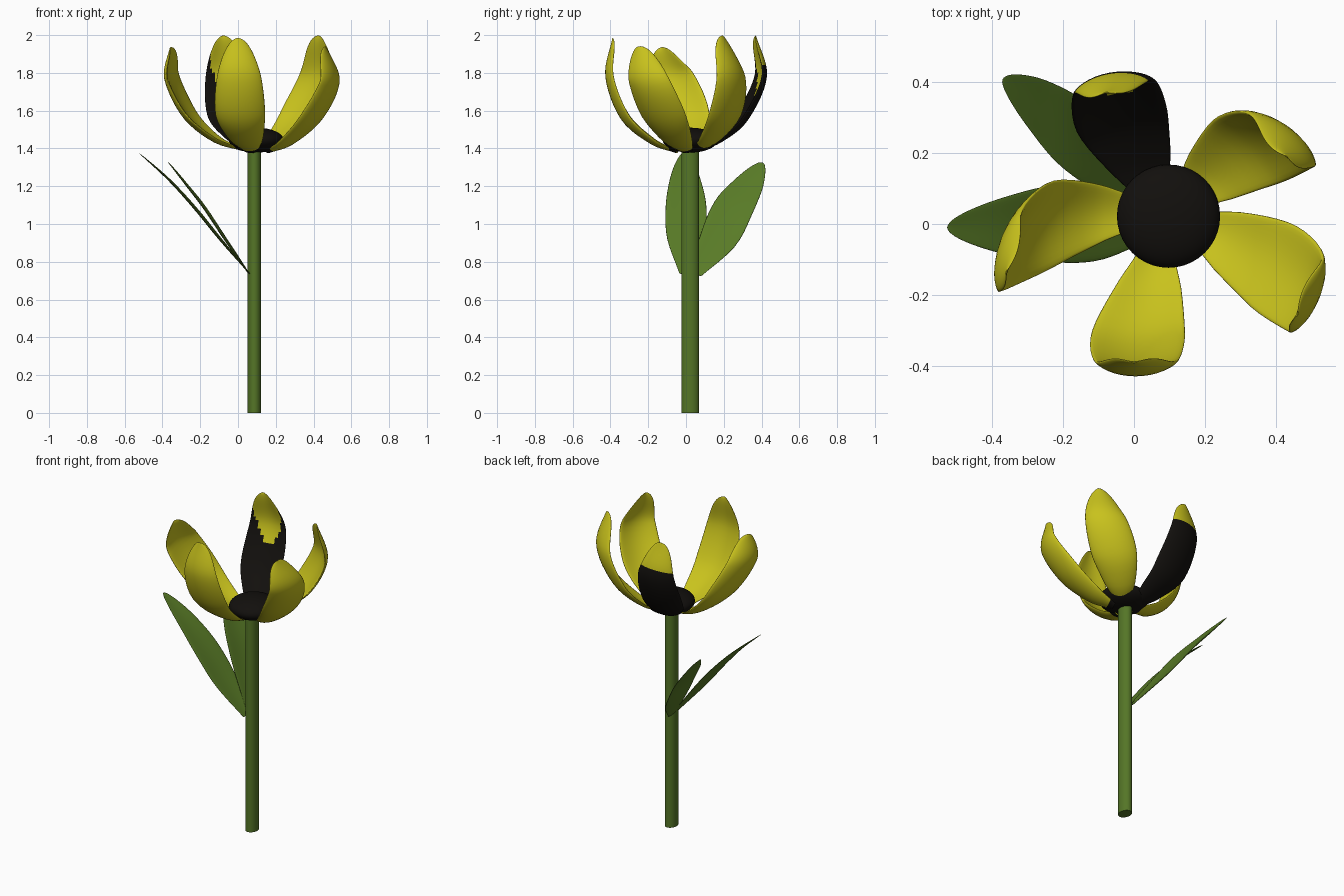
import bpy, bmesh, math
from mathutils import Vector

if "Cube" in bpy.data.objects:
    bpy.data.objects.remove(bpy.data.objects["Cube"])

def material(name, rgb):
    m = bpy.data.materials.new(name)
    m.diffuse_color = (*rgb, 1)
    m.use_nodes = True
    m.node_tree.nodes["Principled BSDF"].inputs["Base Color"].default_value = m.diffuse_color
    return m

YELLOW = material("petal_yellow", (0.58, 0.54, 0.012))
BLACK = material("dark_centre", (0.006, 0.005, 0.004))
GREEN = material("leaf_green", (0.10, 0.20, 0.02))
STEM = material("stem_green", (0.09, 0.18, 0.02))

def spline(pts, t):
    """Catmull-Rom through pts, t in 0..1"""
    n = len(pts) - 1
    i = min(int(t * n), n - 1)
    u = t * n - i
    p = [Vector(q) for q in pts]
    b, c = p[i], p[i + 1]
    a = p[i - 1] if i else 2 * b - c
    d = p[i + 2] if i + 2 <= n else 2 * c - b
    return 0.5 * (2 * b + (c - a) * u + (2 * a - 5 * b + 4 * c - d) * u ** 2
                  + (3 * b - a - 3 * c + d) * u ** 3)

def blade(name, spine, widths, lateral, cup, half, mats, dark=0.0, power=6, rows=28, cols=16):
    """Solid cupped blade with rounded rim, swept along the spine of its outer face"""
    bm = bmesh.new()
    target = Vector((0.1, 0.02, 2.0))
    wpts = [(w, 0, 0) for w in widths]
    ts = [1 - (1 - r / rows) ** 1.8 for r in range(rows + 1)]
    vs = [math.sin((c / cols - 0.5) * math.pi) for c in range(cols + 1)]
    skins = ([], [])
    for t in ts:
        p = spline(spine, t)
        tan = (spline(spine, min(t + .01, 1)) - spline(spine, max(t - .01, 0))).normalized()
        lat = Vector(lateral)
        lat = (lat - tan * lat.dot(tan)).normalized()
        n = tan.cross(lat)
        if n.dot(target - p) < 0:
            n = -n
        w = spline(wpts, t).x * math.sqrt(max(0, 1 - t ** power))
        for skin, side in zip(skins, (-1, 1)):
            skin.append([bm.verts.new(p + lat * w * v + n * w * (
                half + cup * v * v + side * half * math.sqrt(max(0, 1 - v ** 4)))) for v in vs])
    for side, g in enumerate(skins):
        for r in range(rows):
            for c in range(cols):
                q = (g[r][c], g[r][c + 1], g[r + 1][c + 1], g[r + 1][c])
                f = bm.faces.new(q if side else q[::-1])
                edge = vs[c] ** 2 if side else 0.6
                f.material_index = 1 if ts[r] < dark * (0.85 + 0.4 * edge) else 0
                f.smooth = True
    # close the base
    bm.faces.new(skins[0][0] + skins[1][0][-2:0:-1])
    bmesh.ops.remove_doubles(bm, verts=bm.verts, dist=1e-5)
    bmesh.ops.recalc_face_normals(bm, faces=bm.faces)
    me = bpy.data.meshes.new(name)
    bm.to_mesh(me)
    bm.free()
    for m in mats:
        me.materials.append(m)
    ob = bpy.data.objects.new(name, me)
    bpy.context.collection.objects.link(ob)

# Stem
bpy.ops.mesh.primitive_cylinder_add(vertices=32, radius=1, depth=1.41, location=(0.087, 0.022, 0.705))
stem = bpy.context.object
stem.name = "stem"
stem.scale = (0.036, 0.047, 1)
stem.data.materials.append(STEM)
bpy.ops.object.shade_smooth_by_angle()

# Flower centre
bpy.ops.mesh.primitive_uv_sphere_add(segments=40, ring_count=20, location=(0.097, 0.022, 1.444))
centre = bpy.context.object
centre.name = "flower_centre"
centre.scale = (0.145, 0.145, 0.066)
centre.data.materials.append(BLACK)
bpy.ops.object.shade_smooth()

# Petals: spine from base to tip, sideways direction, dark portion
petals = {
    "front_petal": ([(.07, -.05, 1.375), (.045, -.19, 1.425), (.013, -.345, 1.555),
                     (.005, -.427, 1.78), (0, -.39, 1.985)], (1, 0, 0), .05),
    "left_petal": ([(.03, .03, 1.385), (-.13, .03, 1.435), (-.285, 0, 1.565),
                    (-.382, -.07, 1.77), (-.36, -.135, 1.935)], (.24, .95, 0), .05),
    "back_right_petal": ([(.14, .06, 1.385), (.23, .15, 1.435), (.35, .24, 1.565),
                          (.445, .265, 1.78), (.43, .19, 1.998)], (.78, -.63, 0), .05),
    "front_right_petal": ([(.16, 0, 1.375), (.28, -.055, 1.42), (.425, -.135, 1.55),
                           (.515, -.215, 1.75), (.46, -.255, 1.94)], (.43, .91, 0), .05),
    "back_petal": ([(.06, .07, 1.385), (.015, .19, 1.435), (-.04, .325, 1.55),
                    (-.065, .425, 1.78), (-.08, .37, 1.998)], (1, .18, 0), .72),
}
for name, (spine, lateral, dark) in petals.items():
    blade(name, spine, (.035, .09, .132, .128, .11), lateral, 0.25, 0.11, (YELLOW, BLACK), dark)

# Leaves
leaves = {
    "left_leaf": [(.06, 0, .735), (-.10, 0, .915), (-.235, 0, 1.08),
                  (-.37, -.005, 1.23), (-.525, -.01, 1.375)],
    "back_left_leaf": [(.055, .05, .735), (-.07, .17, .91), (-.18, .25, 1.075),
                       (-.275, .33, 1.20), (-.37, .405, 1.325)],
}
for name, spine in leaves.items():
    blade(name, spine, (.035, .10, .108, .085, .05), (0, 1, 0), 0.08, 0.06, (GREEN,), power=8)
